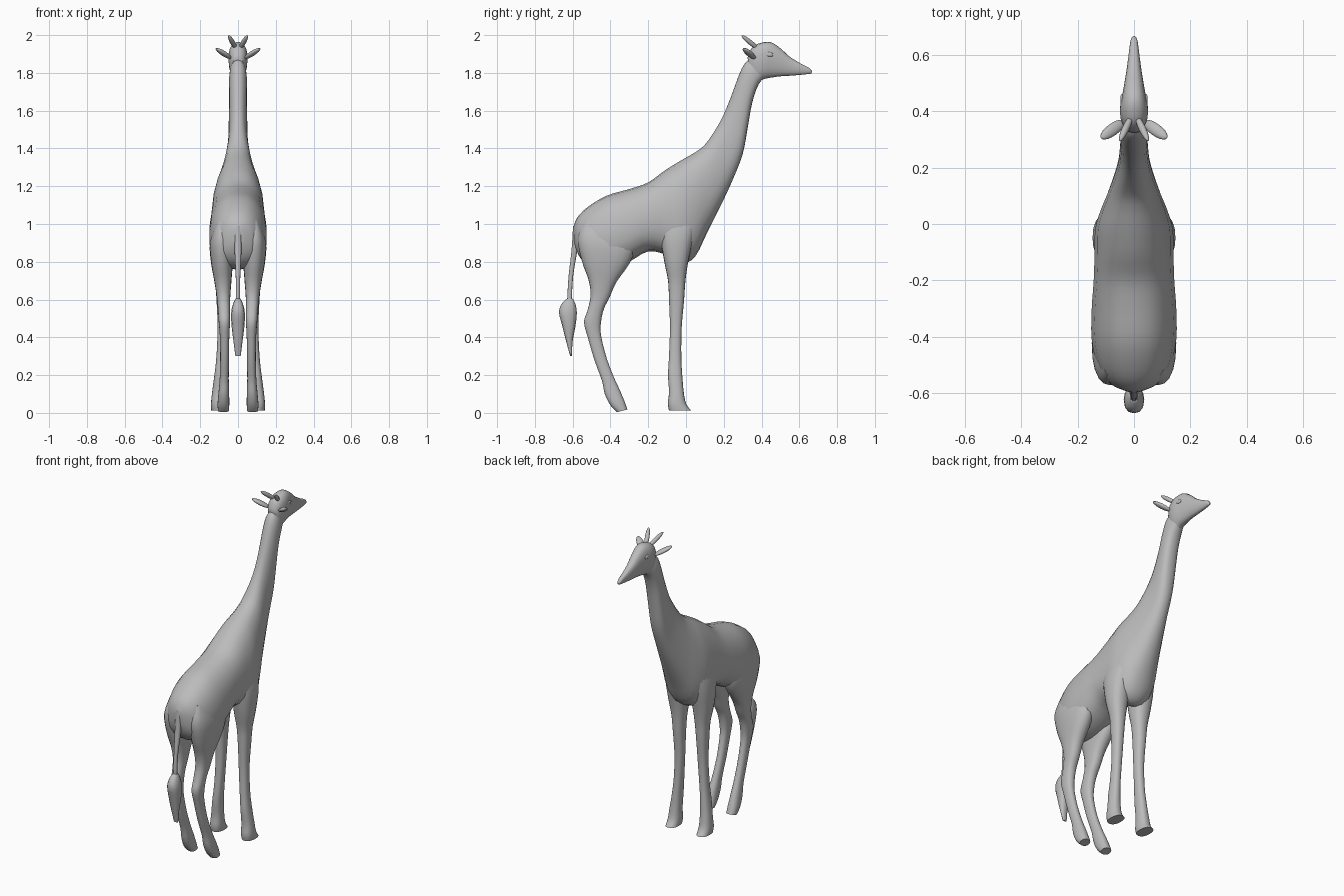
import bpy, bmesh, math
from mathutils import Vector, Matrix

grey = bpy.data.materials.new("light grey")
grey.diffuse_color = (0.5, 0.5, 0.5, 1)


def finish(name, bm, mirror=False):
    bmesh.ops.recalc_face_normals(bm, faces=bm.faces)
    me = bpy.data.meshes.new(name)
    bm.to_mesh(me)
    bm.free()
    me.materials.append(grey)
    ob = bpy.data.objects.new(name, me)
    bpy.context.collection.objects.link(ob)
    if mirror:
        ob.modifiers.new("mirror", 'MIRROR')
    bpy.ops.object.select_all(action='DESELECT')
    ob.select_set(True)
    bpy.context.view_layer.objects.active = ob
    bpy.ops.object.shade_smooth_by_angle(angle=math.radians(45))
    return ob


def catmull(p, steps):
    # smooth the section list lengthwise
    out = []
    for i in range(len(p) - 1):
        rows = [p[max(i - 1, 0)], p[i], p[i + 1], p[min(i + 2, len(p) - 1)]]
        for s in range(steps):
            t = s / steps
            out.append([0.5 * (2 * b + (c - a) * t + (2 * a - 5 * b + 4 * c - d) * t * t
                               + (3 * b - a - 3 * c + d) * t ** 3) for a, b, c, d in zip(*rows)])
    return out + [p[-1]]


def loft(name, sections, mirror=False, egg=0.0, power=0.85, n=20):
    # section: y,z of the upper edge, y,z of the lower edge, centre x, half width
    bm = bmesh.new()
    rings = []
    for y1, z1, y2, z2, cx, w in catmull(sections, 3):
        ring = []
        for i in range(n):
            a = 2 * math.pi * i / n
            c, s = math.cos(a), math.sin(a)
            u = math.copysign(abs(c) ** power, c)
            v = math.copysign(abs(s) ** power, s) * (1 - egg * c)
            ring.append(bm.verts.new((cx + w * v, (y1 + y2) / 2 + u * (y1 - y2) / 2,
                                      (z1 + z2) / 2 + u * (z1 - z2) / 2)))
        rings.append(ring)
    for r, q in zip(rings, rings[1:]):
        for i in range(n):
            j = (i + 1) % n
            bm.faces.new((r[i], r[j], q[j], q[i]))
    bm.faces.new(rings[0])
    bm.faces.new(rings[-1])
    return finish(name, bm, mirror)


def pod(name, p, q, rx, ry, mirror=True):
    # ellipsoid stretched from p to q
    p, q = Vector(p), Vector(q)
    m = (Matrix.Translation((p + q) / 2) @ (q - p).to_track_quat('Z', 'Y').to_matrix().to_4x4()
         @ Matrix.Diagonal((rx, ry, (q - p).length / 2, 1)))
    bm = bmesh.new()
    bmesh.ops.create_uvsphere(bm, u_segments=14, v_segments=10, radius=1, matrix=m)
    return finish(name, bm, mirror)


# torso and neck
loft("body_and_neck", [
    (-.597, .98, -.59, .89, 0, .025), (-.575, 1.035, -.56, .82, 0, .085),
    (-.52, 1.09, -.50, .77, 0, .128), (-.42, 1.15, -.40, .76, 0, .15),
    (-.30, 1.185, -.30, .80, 0, .15), (-.20, 1.22, -.20, .855, 0, .143),
    (-.11, 1.285, -.10, .835, 0, .14), (-.02, 1.34, -.02, .79, 0, .138),
    (.05, 1.38, .05, .83, 0, .118), (.10, 1.42, .11, .95, 0, .095),
    (.15, 1.49, .19, 1.11, 0, .07), (.19, 1.56, .25, 1.24, 0, .055),
    (.225, 1.64, .30, 1.37, 0, .05), (.255, 1.72, .325, 1.50, 0, .048),
    (.285, 1.80, .35, 1.64, 0, .047), (.315, 1.855, .385, 1.74, 0, .045),
    (.36, 1.89, .43, 1.79, 0, .03)], egg=0.12)

# head tapering to the muzzle
loft("head", [
    (.325, 1.88, .36, 1.76, 0, .03), (.35, 1.935, .385, 1.755, 0, .045),
    (.40, 1.96, .415, 1.768, 0, .05), (.45, 1.962, .45, 1.775, 0, .043),
    (.50, 1.93, .50, 1.782, 0, .034), (.55, 1.885, .55, 1.785, 0, .026),
    (.61, 1.848, .61, 1.79, 0, .018), (.65, 1.828, .655, 1.795, 0, .012),
    (.667, 1.81, .665, 1.797, 0, .004)], egg=-0.1)

# horns, ears, eyes
pod("horn", (.008, .385, 1.925), (.05, .295, 1.998), .013, .013)
pod("ear", (.035, .365, 1.875), (.117, .305, 1.93), .022, .013)
pod("eye", (.040, .415, 1.90), (.042, .462, 1.895), .008, .013)

# front legs with hooves
loft("front_leg", [
    (-.14, 1.05, .06, 1.05, .085, .04), (-.135, .93, .04, .93, .085, .062),
    (-.115, .80, .012, .80, .083, .057), (-.095, .70, -.003, .70, .08, .042),
    (-.09, .60, -.01, .60, .08, .034), (-.085, .45, -.023, .45, .08, .028),
    (-.09, .30, -.025, .30, .088, .026), (-.095, .20, -.02, .20, .097, .028),
    (-.09, .11, -.012, .11, .104, .033), (-.096, .05, .0, .05, .106, .037),
    (-.09, .013, .026, .013, .106, .036)], mirror=True)

# hind legs with thigh, hock and hoof
loft("hind_leg", [
    (-.54, 1.02, -.28, .99, .08, .04), (-.572, .92, -.27, .88, .085, .064),
    (-.55, .80, -.30, .79, .085, .058), (-.515, .70, -.37, .69, .08, .045),
    (-.505, .62, -.405, .61, .077, .036), (-.522, .54, -.435, .55, .074, .032),
    (-.54, .48, -.45, .48, .072, .03), (-.52, .40, -.45, .41, .071, .025),
    (-.485, .28, -.42, .29, .071, .023), (-.445, .17, -.38, .185, .073, .024),
    (-.43, .10, -.35, .12, .075, .028), (-.40, .04, -.325, .06, .077, .031),
    (-.365, .004, -.31, .018, .077, .029)], mirror=True)

# tail and its tuft
loft("tail", [
    (-.598, .99, -.56, .97, 0, .018), (-.606, .86, -.575, .86, 0, .018),
    (-.622, .72, -.598, .72, 0, .012), (-.63, .58, -.605, .58, 0, .011)], n=12)
loft("tail_tuft", [
    (-.63, .605, -.60, .605, 0, .013), (-.66, .575, -.585, .575, 0, .027),
    (-.672, .53, -.578, .53, 0, .036), (-.655, .46, -.585, .46, 0, .034),
    (-.635, .38, -.60, .38, 0, .024), (-.613, .30, -.604, .30, 0, .014)], n=12)
